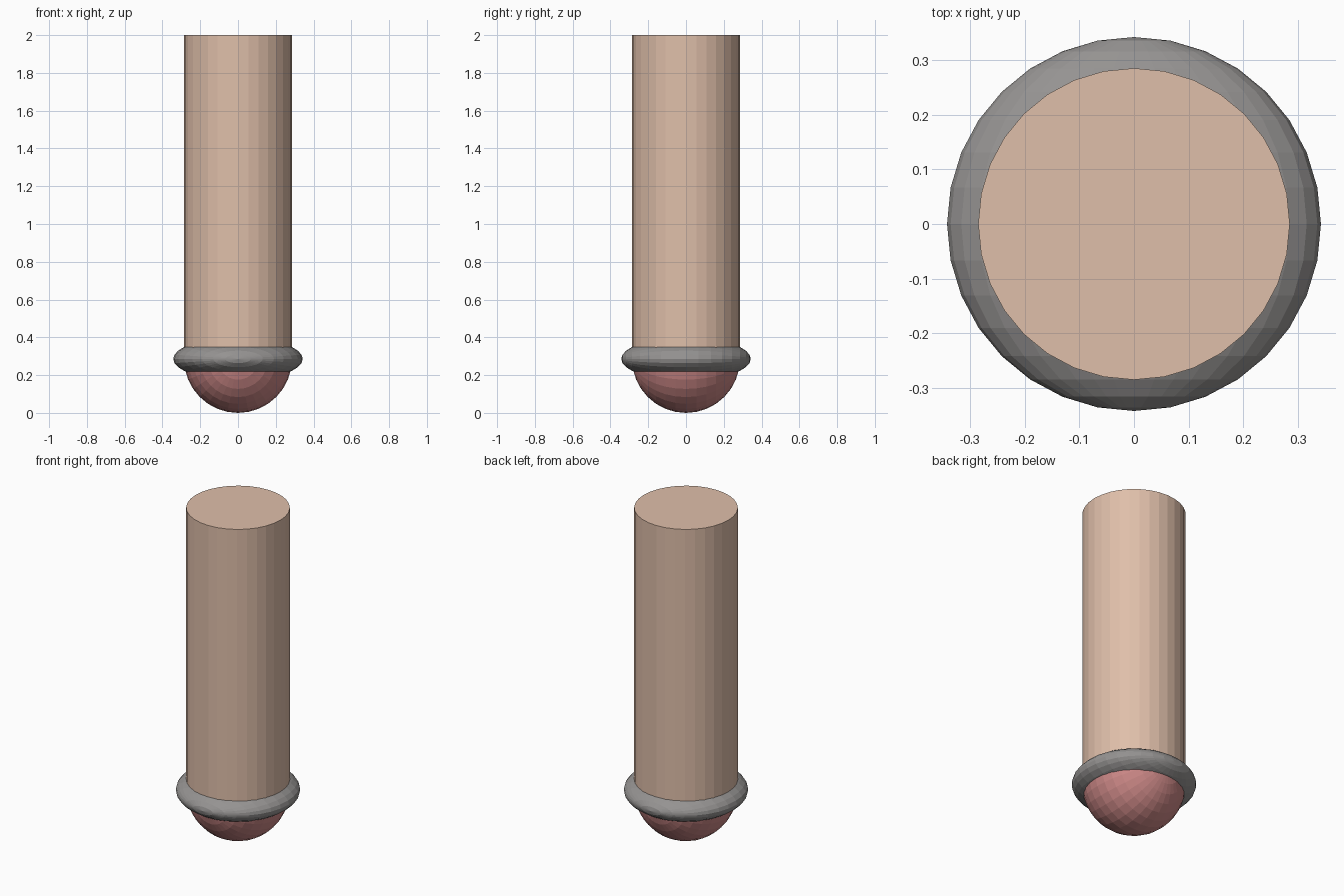
import bpy
import math

if "Cube" in bpy.data.objects:
    bpy.data.objects.remove(bpy.data.objects["Cube"], do_unlink=True)

R = 2 / 7          # shaft radius; the shaft is six radii long
SIDES = 32


def material(name, rgb):
    mat = bpy.data.materials.new(name)
    mat.use_nodes = True
    color = (*rgb, 1.0)
    mat.diffuse_color = color
    mat.node_tree.nodes["Principled BSDF"].inputs["Base Color"].default_value = color
    return mat


def finish(name, mat):
    obj = bpy.context.object
    obj.name = name
    obj.data.materials.append(mat)
    bpy.ops.object.transform_apply(location=False, rotation=True, scale=True)
    bpy.ops.object.shade_flat()
    return obj


def ball(name, mat, squash=1.0, size=1.0):
    # Faceted sphere with its poles facing front and back
    bpy.ops.mesh.primitive_uv_sphere_add(
        segments=SIDES, ring_count=SIDES // 2, radius=R * size, location=(0, 0, R))
    obj = bpy.context.object
    obj.rotation_euler.x = math.pi / 2
    bpy.ops.object.transform_apply(location=False, rotation=True, scale=False)
    obj.scale.z = squash
    return finish(name, mat)


tan = material("tan", (0.74, 0.52, 0.40))
grey = material("grey", (0.30, 0.29, 0.285))
rose = material("rose", (0.60, 0.245, 0.24))

# Shaft, from the centre of the rounded tip to the top
bpy.ops.mesh.primitive_cylinder_add(
    vertices=SIDES, radius=R, depth=6 * R, location=(0, 0, 4 * R))
finish("shaft", tan)

# Rounded tip and the flattened collar around it
ball("rounded_tip", rose)
ball("collar", grey, squash=1 / 3, size=1.2)
